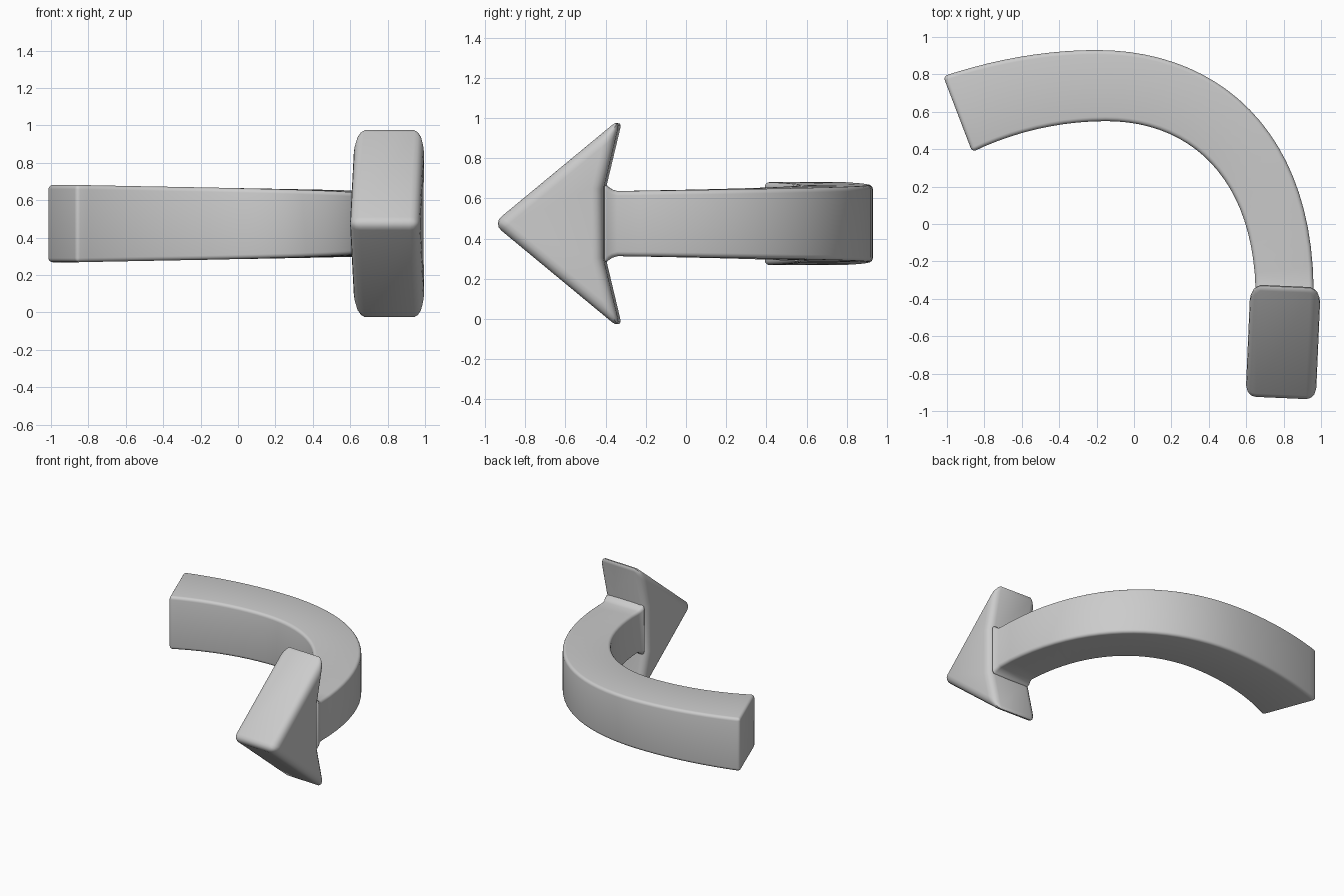
import bpy, bmesh, math
from mathutils import Vector, Matrix
from mathutils.geometry import interpolate_bezier

cube = bpy.data.objects.get("Cube")
if cube:
    bpy.data.objects.remove(cube, do_unlink=True)

MID = 0.475  # height of the arrow's centre line

grey = bpy.data.materials.new("light_grey")
grey.use_nodes = True
grey.diffuse_color = (0.6, 0.6, 0.6, 1)
grey.node_tree.nodes["Principled BSDF"].inputs["Base Color"].default_value = grey.diffuse_color


def finish(name, bm, radius):
    """Round the hard edges and turn the bmesh into a smooth object."""
    bmesh.ops.recalc_face_normals(bm, faces=bm.faces)
    hard = [e for e in bm.edges if e.calc_face_angle(0) > math.radians(55)]
    bmesh.ops.bevel(bm, geom=hard, offset=radius, segments=4, profile=0.5,
                    affect='EDGES', clamp_overlap=True)
    mesh = bpy.data.meshes.new(name)
    bm.to_mesh(mesh)
    bm.free()
    obj = bpy.data.objects.new(name, mesh)
    bpy.context.collection.objects.link(obj)
    mesh.materials.append(grey)
    bpy.ops.object.select_all(action='DESELECT')
    obj.select_set(True)
    bpy.context.view_layer.objects.active = obj
    bpy.ops.object.shade_smooth_by_angle(angle=math.radians(40))
    return obj


def rail(start, h1, h2, top, h3, h4, end):
    """Two joined curve spans seen from above."""
    a = interpolate_bezier(*[Vector(p) for p in (start, h1, h2, top)], 11)
    b = interpolate_bezier(*[Vector(p) for p in (top, h3, h4, end)], 23)
    return a + b[1:]


# Curved shaft: tapered box section swept between an outer and an inner rail
outer = rail((-1.02, .79), (-.75, .88), (-.47, .93), (-.2, .93),
             (.45, .93), (.95, .5), (.96, -.34))
inner = rail((-.865, .385), (-.65, .49), (-.4, .55), (-.15, .55),
             (.3, .55), (.63, .25), (.65, -.34))
count = len(outer)
sections = [(o, i, .207 - .045 * k / (count - 1))
            for k, (o, i) in enumerate(zip(outer, inner))]
# Small flare where the shaft runs into the head
for y, grow in ((-.365, .007), (-.385, .02), (-.405, .042)):
    sections.append((Vector((.96 + grow * .5, y)), Vector((.65 - grow * .5, y)), .162 + grow))

bm = bmesh.new()
rings = [[bm.verts.new((p.x, p.y, MID + s * h)) for p, s in ((o, 1), (o, -1), (i, -1), (i, 1))]
         for o, i, h in sections]
for a, b in zip(rings, rings[1:]):
    for k in range(4):
        n = (k + 1) % 4
        bm.faces.new((a[k], a[n], b[n], b[k]))
bm.faces.new(rings[0])
bm.faces.new(rings[-1])
finish("curved_shaft", bm, .06)

# Arrow head: swept-back triangle given thickness, turned slightly with the curve
upper = [(-.32, .525), (-.405, .17)]
outline = [(-.955, 0)] + upper + [(y, -z) for y, z in reversed(upper)]
bm = bmesh.new()
face = bm.faces.new([bm.verts.new((-.188, y, z)) for y, z in outline])
grown = bmesh.ops.extrude_face_region(bm, geom=[face])
moved = [v for v in grown["geom"] if isinstance(v, bmesh.types.BMVert)]
bmesh.ops.translate(bm, verts=moved, vec=(.376, 0, 0))
turn = Matrix.Rotation(math.radians(-2.5), 4, 'Z')
centre = Vector((0, -.64, 0))
bmesh.ops.rotate(bm, verts=bm.verts, cent=centre, matrix=turn.to_3x3())
bmesh.ops.translate(bm, verts=bm.verts, vec=(.797, 0, MID))
finish("arrow_head", bm, .055)
